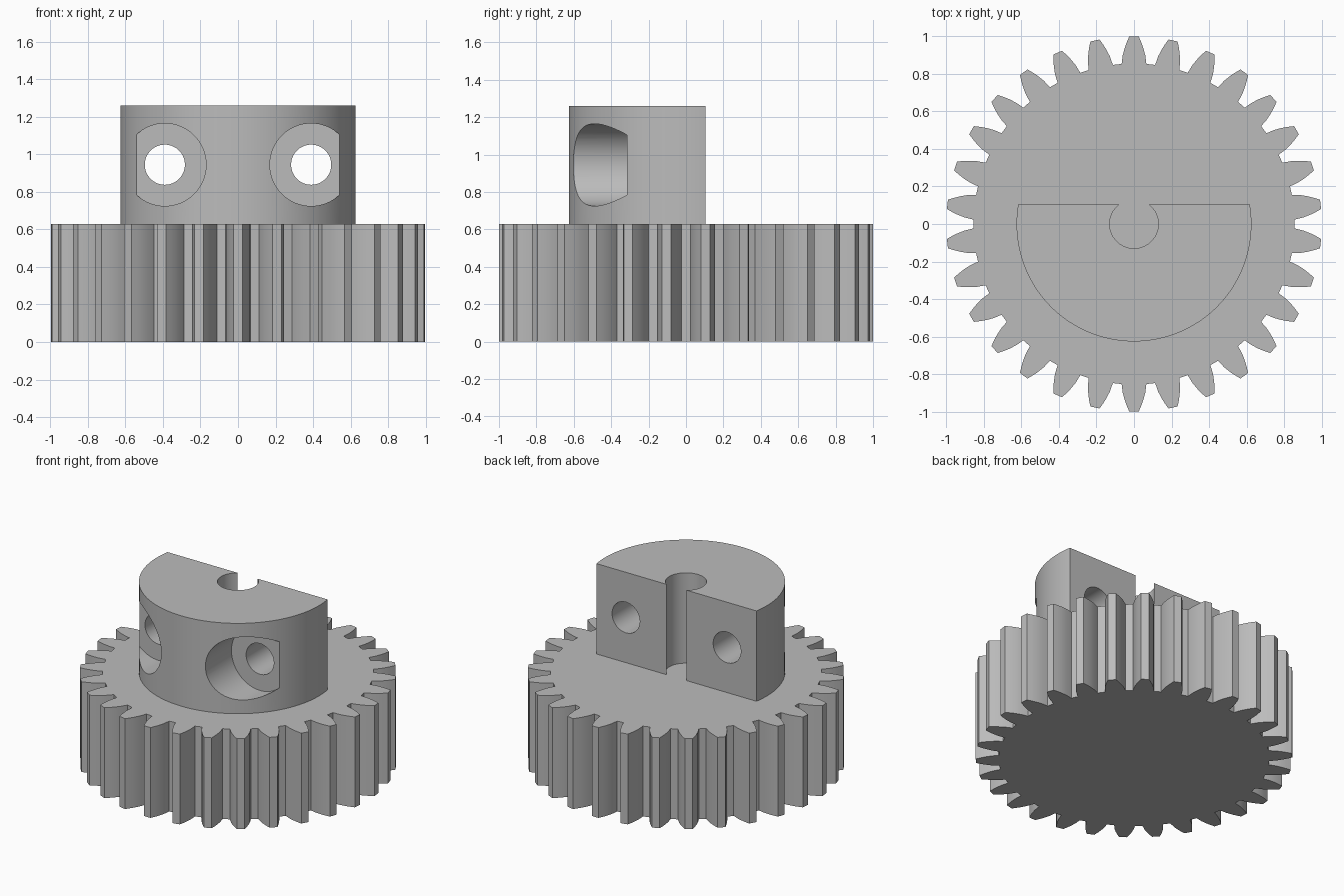
import bpy, bmesh
from math import sin, cos, pi, radians, asin, sqrt

cube = bpy.data.objects.get("Cube")
if cube:
    bpy.data.objects.remove(cube, do_unlink=True)

TEETH = 30
GEAR_TOP, HUB_TOP = 0.63, 1.26
HUB_R, BORE_R, FLAT_Y = 0.626, 0.13, 0.105
HOLE_X, HOLE_Z = 0.39, 0.945

grey = bpy.data.materials.new("plain grey")
grey.use_nodes = True
grey.diffuse_color = (0.5, 0.5, 0.5, 1)
grey.node_tree.nodes["Principled BSDF"].inputs["Base Color"].default_value = (0.5, 0.5, 0.5, 1)


def extrude_profile(name, points, z0, z1):
    """Solid prism from a closed outline in the xy plane."""
    bm = bmesh.new()
    face = bm.faces.new([bm.verts.new((x, y, z0)) for x, y in points])
    top = bmesh.ops.extrude_face_region(bm, geom=[face])["geom"]
    bmesh.ops.translate(bm, vec=(0, 0, z1 - z0),
                        verts=[g for g in top if isinstance(g, bmesh.types.BMVert)])
    bmesh.ops.recalc_face_normals(bm, faces=bm.faces[:])
    mesh = bpy.data.meshes.new(name)
    bm.to_mesh(mesh)
    bm.free()
    mesh.materials.append(grey)
    obj = bpy.data.objects.new(name, mesh)
    bpy.context.collection.objects.link(obj)
    return obj


def arc(radius, start, end, steps):
    return [(radius * cos(a), radius * sin(a))
            for a in (start + (end - start) * i / steps for i in range(steps + 1))]


def smooth(obj):
    bpy.ops.object.select_all(action="DESELECT")
    obj.select_set(True)
    bpy.context.view_layer.objects.active = obj
    bpy.ops.object.shade_smooth_by_angle(angle=radians(25))


# Gear wheel: one curved tooth flank, mirrored and repeated around the rim
flank = [(0.853, 0.066), (0.9, 0.06), (0.94, 0.049), (0.97, 0.038), (1.0, 0.025)]
tooth = [(r, -w) for r, w in flank] + [(r, w) for r, w in reversed(flank)]
outline = []
for i in range(TEETH):
    a = pi / 2 + 2 * pi * i / TEETH
    outline += [(r * cos(a) - w * sin(a), r * sin(a) + w * cos(a)) for r, w in tooth]
gear = extrude_profile("gear_wheel", outline, 0, GEAR_TOP)
smooth(gear)

# Half-round hub with an open bore in its flat back
outer = asin(FLAT_Y / HUB_R)
inner = asin(FLAT_Y / BORE_R)
profile = arc(HUB_R, pi - outer, 2 * pi + outer, 96)
profile += arc(BORE_R, 2 * pi + inner, pi - inner, 40)
hub = extrude_profile("half_round_hub", profile, GEAR_TOP, HUB_TOP)


# Screw holes with wide counterbores from the front
def drill(name, x, radius, y0, y1):
    bpy.ops.mesh.primitive_cylinder_add(vertices=64, radius=radius, depth=y1 - y0,
                                        location=(x, (y0 + y1) / 2, HOLE_Z),
                                        rotation=(pi / 2, 0, 0))
    cutter = bpy.context.object
    cutter.name = name
    mod = hub.modifiers.new(name, "BOOLEAN")
    mod.operation, mod.solver, mod.object = "DIFFERENCE", "EXACT", cutter
    bpy.context.view_layer.objects.active = hub
    bpy.ops.object.modifier_apply(modifier=name)
    bpy.data.objects.remove(cutter, do_unlink=True)


for side, sign in (("left", 1), ("right", -1)):
    drill(side + "_counterbore", sign * HOLE_X, 0.22, -0.8, -0.315)
    drill(side + "_screw_hole", sign * HOLE_X, 0.107, -0.6, 0.3)
smooth(hub)
